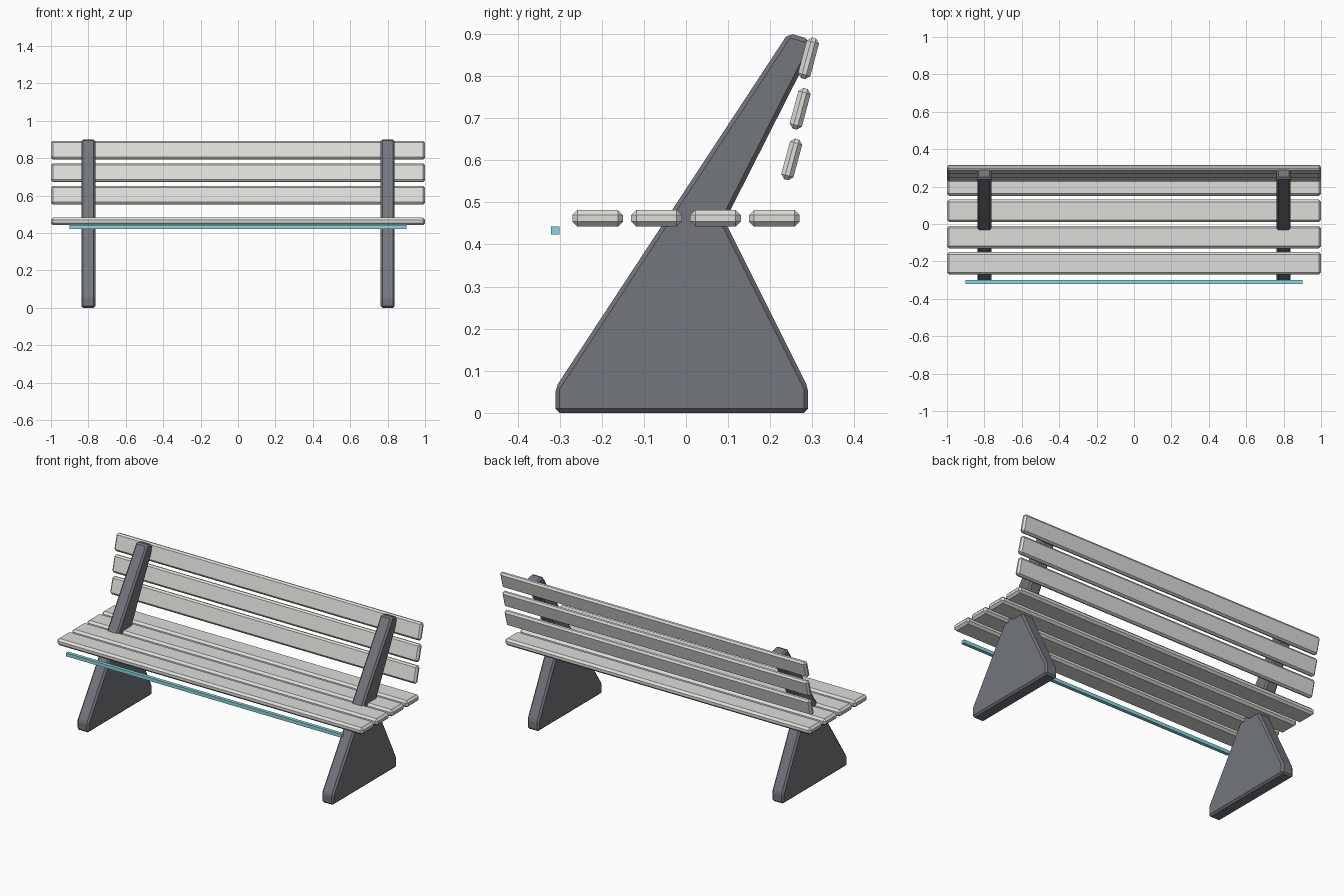
import bpy, bmesh, math

if "Cube" in bpy.data.objects:
    bpy.data.objects.remove(bpy.data.objects["Cube"])


def material(name, color):
    m = bpy.data.materials.new(name)
    m.diffuse_color = (*color, 1)
    m.use_nodes = True
    m.node_tree.nodes["Principled BSDF"].inputs["Base Color"].default_value = m.diffuse_color
    return m


WOOD = material("pale_slat", (0.72, 0.72, 0.69))
STONE = material("dark_support", (0.17, 0.18, 0.20))
TEAL = material("teal_strip", (0.25, 0.68, 0.75))


def finish(bm, name, mat, bevel):
    """Chamfer all edges and make the object."""
    bmesh.ops.recalc_face_normals(bm, faces=bm.faces)
    if bevel:
        bmesh.ops.bevel(bm, geom=bm.edges[:], offset=bevel, segments=1,
                        affect='EDGES', clamp_overlap=True)
    me = bpy.data.meshes.new(name)
    bm.to_mesh(me)
    bm.free()
    me.materials.append(mat)
    ob = bpy.data.objects.new(name, me)
    bpy.context.collection.objects.link(ob)
    return ob


def bar(name, size, loc, mat, bevel, tilt=0):
    bm = bmesh.new()
    bmesh.ops.create_cube(bm, size=1)
    bmesh.ops.scale(bm, vec=size, verts=bm.verts)
    ob = finish(bm, name, mat, bevel)
    ob.location = loc
    ob.rotation_euler.x = tilt
    return ob


# Side supports: one profile in the y-z plane, extruded along x
PROFILE = [(-0.31, 0), (0.29, 0), (0.29, 0.06), (0.092, 0.455),
           (0.30, 0.865), (0.292, 0.888), (0.243, 0.902), (-0.31, 0.06)]
for side, x in (("left", -0.8), ("right", 0.8)):
    bm = bmesh.new()
    face = bm.faces.new([bm.verts.new((x - 0.038, y, z)) for y, z in PROFILE])
    ext = bmesh.ops.extrude_face_region(bm, geom=[face])
    moved = [v for v in ext["geom"] if isinstance(v, bmesh.types.BMVert)]
    bmesh.ops.translate(bm, verts=moved, vec=(0.076, 0, 0))
    finish(bm, f"{side}_support", STONE, 0.01)

# Seat slats
for i in range(4):
    bar(f"seat_slat_{i + 1}", (2, 0.12, 0.04), (0, -0.21 + 0.14 * i, 0.462), WOOD, 0.012)

# Leaning back slats
for i in range(3):
    bar(f"back_slat_{i + 1}", (2, 0.03, 0.10), (0, 0.251 + 0.02 * i, 0.602 + 0.12 * i),
        WOOD, 0.01, -math.radians(15))

# Thin strip along the front of the seat
bar("front_strip", (1.8, 0.02, 0.02), (0, -0.31, 0.433), TEAL, 0)
